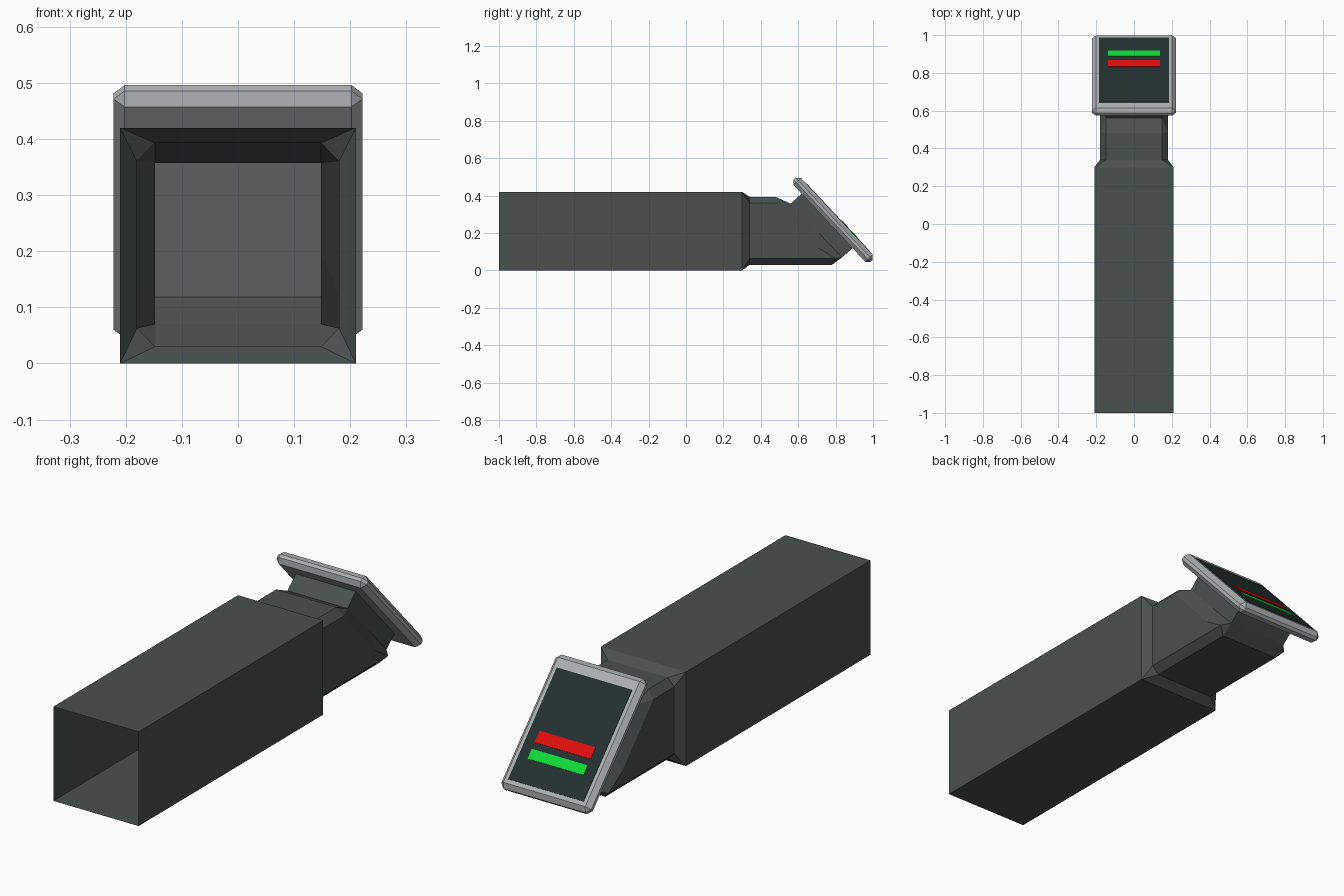
import bpy, bmesh, math
from mathutils import Vector, Matrix

if "Cube" in bpy.data.objects:
    bpy.data.objects.remove(bpy.data.objects["Cube"])


def material(name, rgb):
    m = bpy.data.materials.new(name)
    m.diffuse_color = (*rgb, 1)
    m.use_nodes = True
    m.node_tree.nodes["Principled BSDF"].inputs["Base Color"].default_value = m.diffuse_color
    return m


SLATE = material("dark_slate", (0.066, 0.082, 0.078))
GREY = material("light_grey", (0.42, 0.44, 0.46))
SCREEN = material("screen_black", (0.017, 0.030, 0.030))
RED = material("red", (0.75, 0.004, 0.004))
GREEN = material("green", (0.005, 0.70, 0.04))


def finish(bm, name, mat):
    bmesh.ops.remove_doubles(bm, verts=bm.verts, dist=0.0005)
    bmesh.ops.recalc_face_normals(bm, faces=bm.faces)
    me = bpy.data.meshes.new(name)
    bm.to_mesh(me)
    bm.free()
    me.materials.append(mat)
    ob = bpy.data.objects.new(name, me)
    bpy.context.collection.objects.link(ob)
    return ob


def loft(name, sections, mat):
    """Skin open-ended rings; each section is the right half, mirrored in x."""
    bm = bmesh.new()
    rings = []
    for half in sections:
        ring = half + [(-x, y, z) for x, y, z in reversed(half)]
        rings.append([bm.verts.new(p) for p in ring])
    for a, b in zip(rings, rings[1:]):
        n = len(a)
        for i in range(n):
            j = (i + 1) % n
            bm.faces.new((a[i], a[j], b[j], b[i]))
    bmesh.ops.remove_doubles(bm, verts=bm.verts, dist=0.0005)
    bmesh.ops.dissolve_degenerate(bm, edges=bm.edges, dist=0.0001)
    return finish(bm, name, mat)


# hollow square handle, open at the front
def square(y):
    return [(0.21, y, 0.42), (0.21, y, 0.0)]


loft("handle_tube", [square(-1.0), square(0.30)], SLATE)

# chamfered neck that bends towards the tilted display
S0 = [(0.21, 0.30, 0.42), (0.21, 0.30, 0.42), (0.21, 0.30, 0.0),
      (0.21, 0.30, 0.0), (0.21, 0.30, 0.0)]
S1 = [(0.148, 0.34, 0.393), (0.18, 0.34, 0.36), (0.18, 0.34, 0.063),
      (0.18, 0.34, 0.063), (0.148, 0.34, 0.03)]
S2 = [(0.148, 0.48, 0.393), (0.18, 0.488, 0.36), (0.18, 0.71, 0.12),
      (0.18, 0.80, 0.063), (0.148, 0.78, 0.03)]
S3 = [(0.148, 0.56, 0.357), (0.148, 0.56, 0.357), (0.148, 0.71, 0.20),
      (0.148, 0.834, 0.07), (0.148, 0.834, 0.07)]
S4 = [(0.148, 0.619, 0.412), (0.148, 0.619, 0.412), (0.148, 0.76, 0.26),
      (0.148, 0.893, 0.120), (0.148, 0.893, 0.120)]
loft("neck", [S0, S1, S2, S3, S4], SLATE)

# tilted display frame: u runs down the face, n points out of it
U = Vector((0, 0.683, -0.731)).normalized()
N = Vector((0, 0.731, 0.683)).normalized()
X = Vector((1, 0, 0))


def slab(name, hx, u0, u1, n0, n1, mat, bevel=0.0):
    bm = bmesh.new()
    bmesh.ops.create_cube(bm, size=1)
    for v in bm.verts:
        v.co = (X * (v.co.x * 2 * hx)
                + U * (u0 + (v.co.y + 0.5) * (u1 - u0))
                + N * (n0 + (v.co.z + 0.5) * (n1 - n0)))
    if bevel:
        bmesh.ops.bevel(bm, geom=bm.edges[:], offset=bevel, segments=1,
                        affect='EDGES', profile=0.5)
    return finish(bm, name, mat)


slab("display_frame", 0.222, 0.038, 0.640, 0.732, 0.787, GREY, 0.02)
slab("screen", 0.186, 0.100, 0.602, 0.784, 0.789, SCREEN)
slab("red_bar", 0.138, 0.373, 0.425, 0.786, 0.792, RED)
slab("green_bar", 0.138, 0.454, 0.498, 0.786, 0.792, GREEN)
